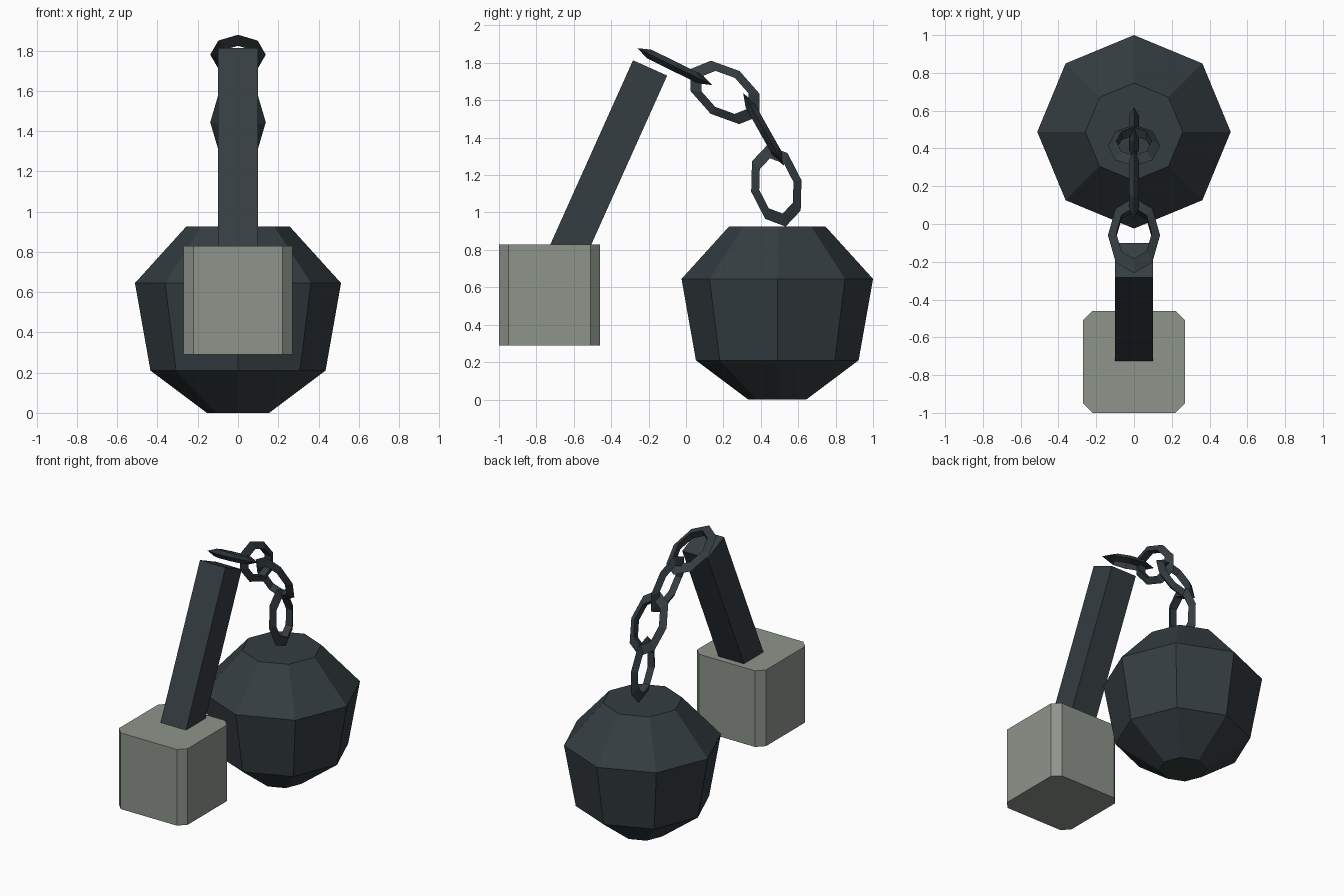
import bpy, bmesh
from math import sin, cos, pi, radians, atan2
from mathutils import Vector

if "Cube" in bpy.data.objects:
    bpy.data.objects.remove(bpy.data.objects["Cube"])


def material(name, rgb):
    m = bpy.data.materials.new(name)
    m.diffuse_color = (*rgb, 1)
    m.use_nodes = True
    m.node_tree.nodes["Principled BSDF"].inputs["Base Color"].default_value = m.diffuse_color
    return m


iron = material("dark_iron", (0.035, 0.047, 0.053))
stone = material("grey_stone", (0.27, 0.295, 0.26))


def loft(name, rings, mat, closed=False):
    """Skin a stack of point rings; cap the ends, or join last to first."""
    bm = bmesh.new()
    rows = [[bm.verts.new(p) for p in ring] for ring in rings]
    n = len(rows[0])
    pairs = list(zip(rows, rows[1:]))
    if closed:
        pairs.append((rows[-1], rows[0]))
    else:
        bm.faces.new(rows[0])
        bm.faces.new(rows[-1])
    for a, b in pairs:
        for i in range(n):
            j = (i + 1) % n
            bm.faces.new((a[i], a[j], b[j], b[i]))
    bmesh.ops.recalc_face_normals(bm, faces=bm.faces)
    mesh = bpy.data.meshes.new(name)
    bm.to_mesh(mesh)
    bm.free()
    mesh.materials.append(mat)
    ob = bpy.data.objects.new(name, mesh)
    bpy.context.collection.objects.link(ob)
    return ob


# Faceted iron ball: eight-sided rings (radius, height)
profile = [(0.155, 0.0), (0.435, 0.21), (0.512, 0.645), (0.258, 0.925)]
loft("ball", [[(r * cos(i * pi / 4), 0.488 + r * sin(i * pi / 4), z) for i in range(8)]
              for r, z in profile], iron)

# Stone block with chamfered upright edges
h, c = 0.27, 0.05
outline = [(h, h - c), (h - c, h), (c - h, h), (-h, h - c),
           (-h, c - h), (c - h, -h), (h - c, -h), (h, c - h)]
loft("block", [[(x, y - 0.73, z) for x, y in outline] for z in (0.29, 0.83)], stone)

# Square leaning handle, its foot sunk into the block
top = Vector((0, -0.192, 1.773))
lean = Vector((0, 0.44, 0.98)).normalized()
side = Vector((0, lean.z, -lean.y)) * 0.1
across = Vector((0.1, 0, 0))
loft("handle", [[p + across + side, p - across + side, p - across - side, p + across - side]
                for p in (top - lean * 1.115, top)], iron)


# Chain: eight-sided oval links of triangular section, alternately turned
def link(name, y, z, dy, dz, flat):
    centre = Vector((0, y, z))
    u = Vector((0, dy, dz)).normalized()
    x, w = Vector((1, 0, 0)), Vector((0, -u.z, u.y))
    v, n = (x, w) if flat else (w, x)
    rings = []
    for i in range(8):
        spoke = u * 0.223 * cos(i * pi / 4) + v * 0.138 * sin(i * pi / 4)
        rings.append([centre + spoke * s + n * t
                      for s, t in ((1, 0), (0.68, 0.026), (0.68, -0.026))])
    loft(name, rings, iron, closed=True)


link("chain_link_1", -0.06, 1.78, 75, -37, True)
link("chain_link_2", 0.209, 1.642, 66, -45, False)
link("chain_link_3", 0.415, 1.444, 41, -73, True)
link("chain_link_4", 0.483, 1.142, 18, -79, False)
